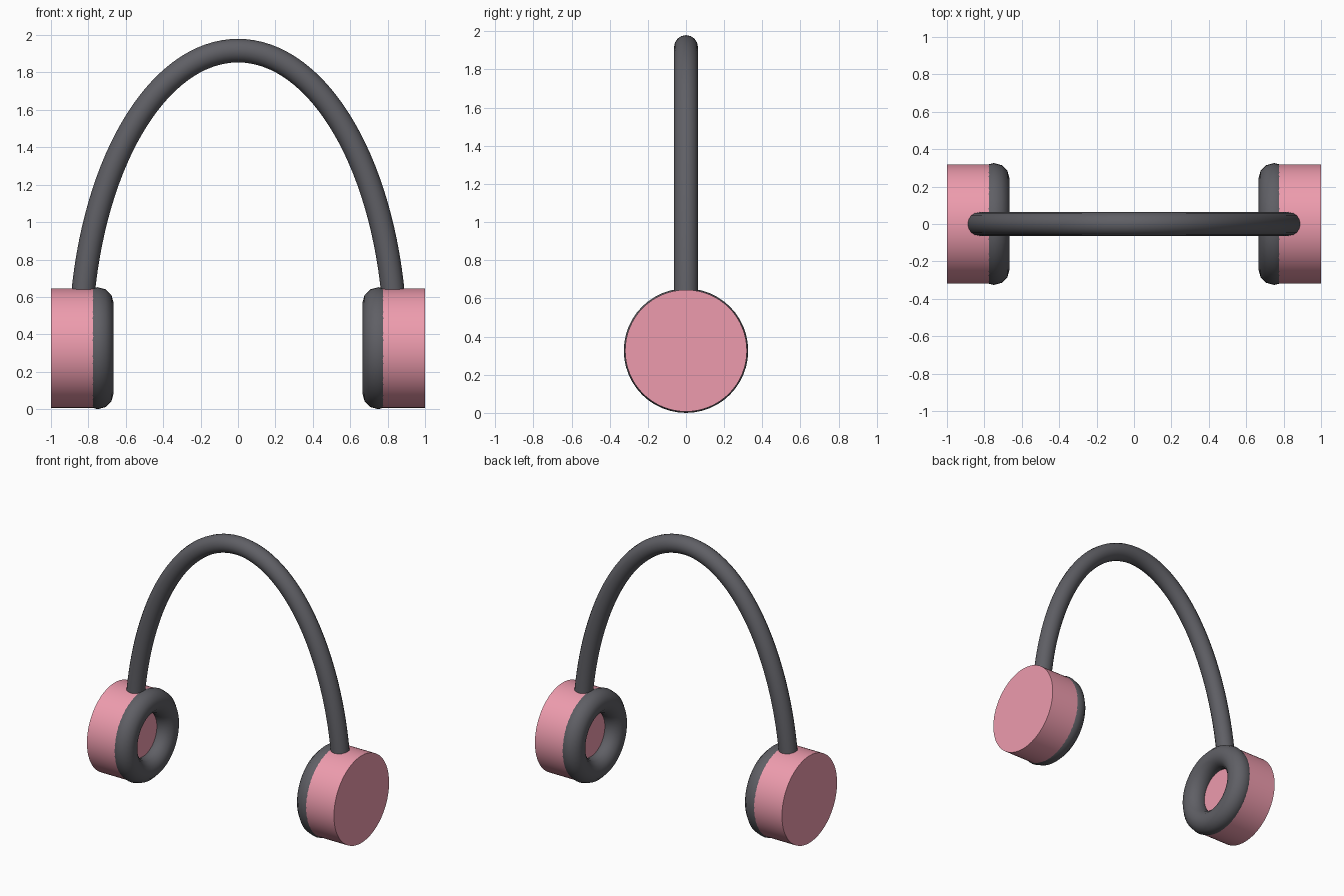
import bpy
import math

if "Cube" in bpy.data.objects:
    bpy.data.objects.remove(bpy.data.objects["Cube"])

CUP_Z = 0.326


def material(name, rgb):
    m = bpy.data.materials.new(name)
    m.diffuse_color = (*rgb, 1)
    m.use_nodes = True
    m.node_tree.nodes["Principled BSDF"].inputs["Base Color"].default_value = m.diffuse_color
    return m


pink = material("pink_shell", (0.85, 0.33, 0.42))
dark = material("dark_padding", (0.115, 0.115, 0.13))


def finish(name, mat):
    obj = bpy.context.object
    obj.name = name
    obj.data.materials.append(mat)
    bpy.ops.object.shade_smooth_by_angle(angle=math.radians(40))
    return obj


for side, s in (("left", -1), ("right", 1)):
    # Ear cup: plain disc from x = 0.77 to 1.0
    bpy.ops.mesh.primitive_cylinder_add(
        vertices=64, radius=0.319, depth=0.23,
        location=(s * 0.885, 0, CUP_Z), rotation=(0, math.pi / 2, 0))
    finish(side + "_ear_cup", pink)

    # Ear cushion: ring half sunk into the inner face
    bpy.ops.mesh.primitive_torus_add(
        major_segments=48, minor_segments=12,
        major_radius=0.241, minor_radius=0.085,
        location=(s * 0.75, 0, CUP_Z), rotation=(0, math.pi / 2, 0))
    finish(side + "_ear_cushion", dark)

# Headband: round tube along an elliptical arch, ends buried in the cups
A, B = 0.843, 1.917 - CUP_Z
START, STEPS = math.radians(5), 64
curve = bpy.data.curves.new("headband", "CURVE")
curve.dimensions = "3D"
curve.bevel_depth = 0.063
curve.bevel_resolution = 6
curve.use_fill_caps = True
spline = curve.splines.new("POLY")
spline.points.add(STEPS)
for i, p in enumerate(spline.points):
    t = START + (math.pi - 2 * START) * i / STEPS
    p.co = (A * math.cos(t), 0, CUP_Z + B * math.sin(t), 1)
band = bpy.data.objects.new("headband", curve)
bpy.context.collection.objects.link(band)
bpy.ops.object.select_all(action="DESELECT")
band.select_set(True)
bpy.context.view_layer.objects.active = band
bpy.ops.object.convert(target="MESH")
finish("headband", dark)
